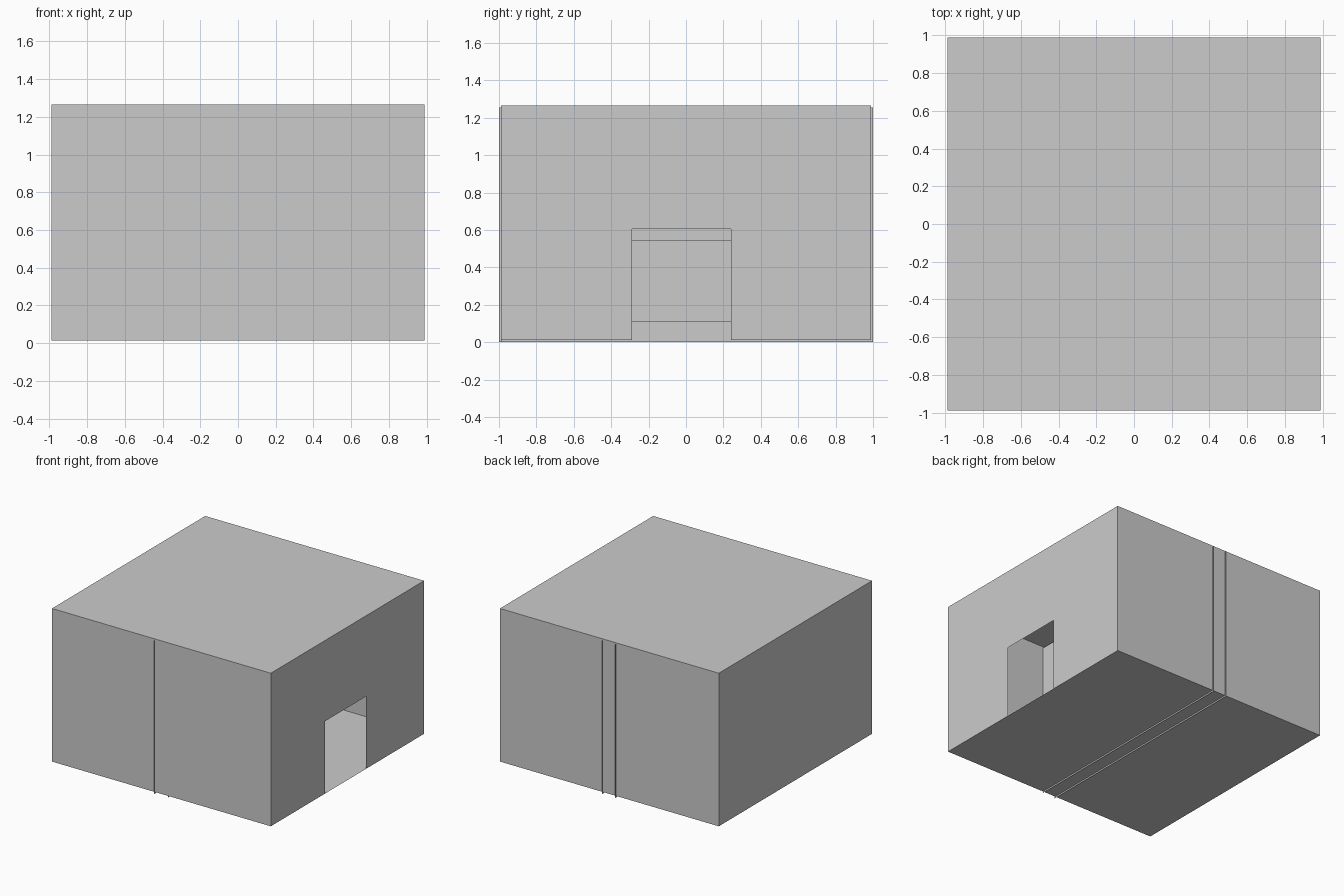
import bpy, bmesh

if "Cube" in bpy.data.objects:
    bpy.data.objects.remove(bpy.data.objects["Cube"])

def finish(bm, name):
    """Turn a bmesh into a named object."""
    bmesh.ops.remove_doubles(bm, verts=bm.verts[:], dist=1e-4)
    mesh = bpy.data.meshes.new(name)
    bm.to_mesh(mesh)
    bm.free()
    obj = bpy.data.objects.new(name, mesh)
    bpy.context.collection.objects.link(obj)
    return obj

def face(bm, pts):
    return bm.faces.new([bm.verts.new(p) for p in pts])

# Room shell: thin-skinned box with a doorway in the right wall
X, Y, Z0, Z1 = 0.99, 0.99, 0.013, 1.265
DOOR_Y0, DOOR_Y1, DOOR_TOP = -0.29, 0.24, 0.605
bm = bmesh.new()
corners = [(-X, -Y), (X, -Y), (X, Y), (-X, Y)]
for i in (0, 2, 3):                       # front, back and left walls
    (ax, ay), (bx, by) = corners[i], corners[(i + 1) % 4]
    face(bm, [(ax, ay, Z0), (bx, by, Z0), (bx, by, Z1), (ax, ay, Z1)])
face(bm, [(x, y, Z1) for x, y in corners])              # ceiling
face(bm, [(x, y, Z0) for x, y in
          [(-X, Y), (X, Y), (X, DOOR_Y1), (X, DOOR_Y0), (X, -Y), (-X, -Y)]])  # floor
face(bm, [(X, y, z) for y, z in                         # wall around the doorway
          [(-Y, Z0), (DOOR_Y0, Z0), (DOOR_Y0, DOOR_TOP), (DOOR_Y1, DOOR_TOP),
           (DOOR_Y1, Z0), (Y, Z0), (Y, Z1), (-Y, Z1)]])
finish(bm, "room_shell")

# Inner partition: two thin sheets joined by the reveal of a wide opening
PX = 0.06
OY0, OY1, OZ0, OZ1 = -0.45, 0.40, 0.11, 0.54
bm = bmesh.new()
for side, y0 in ((1, -0.99), (-1, -1.0)):
    ys, zs = (y0, OY0, OY1, 1.0), (0.0, OZ0, OZ1, 1.255)
    for i in range(3):
        for j in range(3):
            if (i, j) == (1, 1):
                continue                  # the opening
            quad = [(side * PX, ys[a], zs[b]) for a, b in
                    ((i, j), (i + 1, j), (i + 1, j + 1), (i, j + 1))]
            face(bm, quad[::side])
rim = [(OY0, OZ0), (OY1, OZ0), (OY1, OZ1), (OY0, OZ1)]
for k in range(4):                        # reveal faces
    (ya, za), (yb, zb) = rim[k], rim[(k + 1) % 4]
    face(bm, [(PX, yb, zb), (PX, ya, za), (-PX, ya, za), (-PX, yb, zb)])
finish(bm, "partition_wall")
